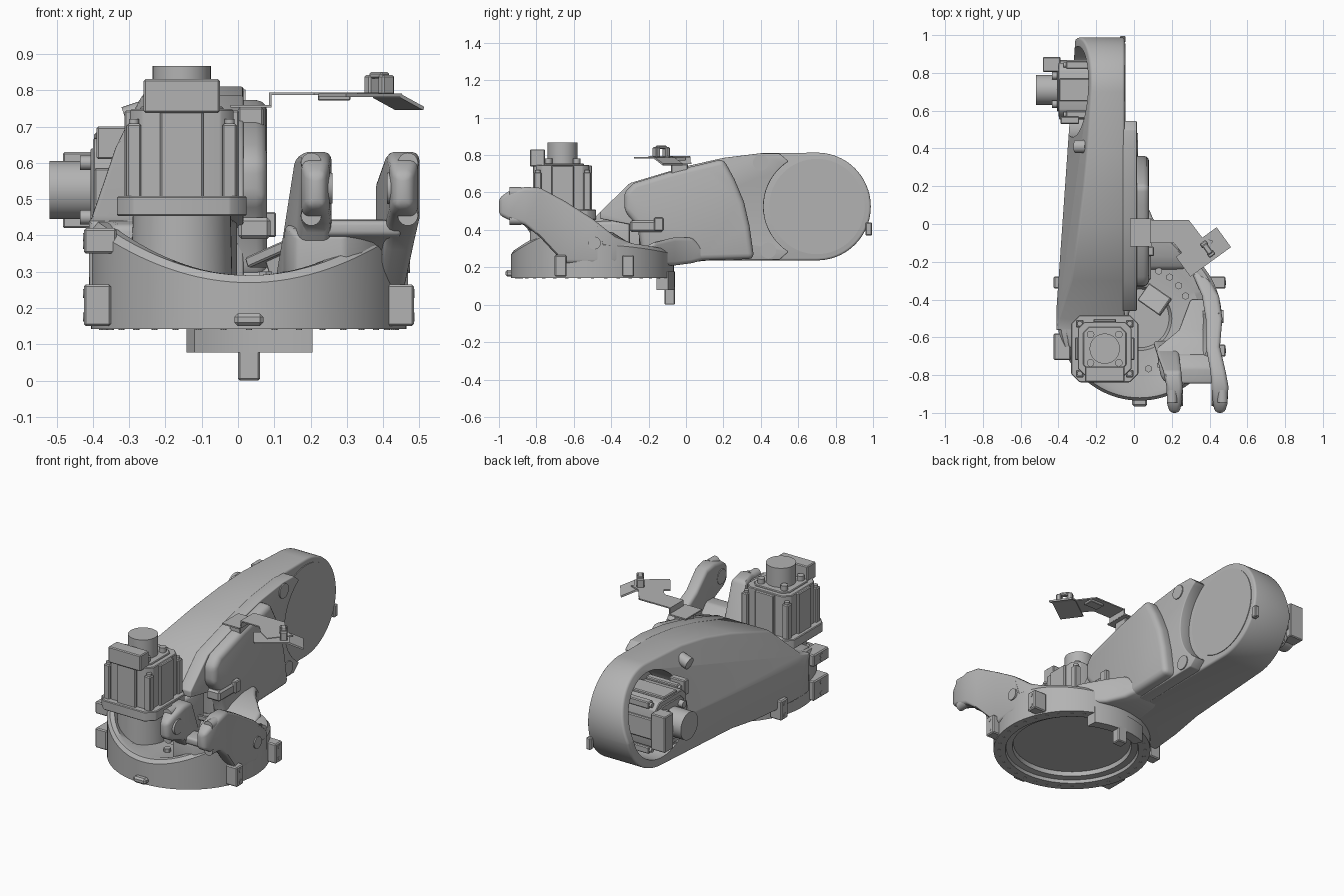
import bpy, bmesh, math
from mathutils import Matrix, Vector

cube = bpy.data.objects.get("Cube")
if cube:
    bpy.data.objects.remove(cube, do_unlink=True)

grey = bpy.data.materials.new("cast_grey")
grey.use_nodes = True
grey.diffuse_color = (0.45, 0.45, 0.45, 1)
grey.node_tree.nodes["Principled BSDF"].inputs["Base Color"].default_value = (0.45, 0.45, 0.45, 1)


def finish(name, bm, bevel=0, segs=2, matrix=None):
    if matrix:
        bm.transform(matrix)
    bmesh.ops.recalc_face_normals(bm, faces=bm.faces)
    mesh = bpy.data.meshes.new(name)
    bm.to_mesh(mesh)
    bm.free()
    mesh.materials.append(grey)
    ob = bpy.data.objects.new(name, mesh)
    bpy.context.collection.objects.link(ob)
    bpy.ops.object.select_all(action='DESELECT')
    ob.select_set(True)
    bpy.context.view_layer.objects.active = ob
    if bevel:
        mod = ob.modifiers.new("soft_edges", 'BEVEL')
        mod.width, mod.segments, mod.limit_method = bevel, segs, 'ANGLE'
        mod.angle_limit = math.radians(35)
        bpy.ops.object.modifier_apply(modifier=mod.name)
    bpy.ops.object.shade_smooth_by_angle(angle=math.radians(32))
    return ob


def box(name, lo, hi, bevel=0.005, matrix=None):
    lo, hi = Vector(lo), Vector(hi)
    bm = bmesh.new()
    bmesh.ops.create_cube(bm, size=1)
    bm.transform(Matrix.Translation((lo + hi) / 2) @ Matrix.Diagonal((*(hi - lo), 1)))
    return finish(name, bm, bevel, 1, matrix)


def rod(name, start, end, r, segs=32, r2=None, matrix=None):
    start, end = Vector(start), Vector(end)
    d = end - start
    bm = bmesh.new()
    bmesh.ops.create_cone(bm, cap_ends=True, segments=segs, radius1=r,
                          radius2=r if r2 is None else r2, depth=d.length)
    bm.transform(Matrix.Translation((start + end) / 2)
                 @ d.to_track_quat('Z', 'Y').to_matrix().to_4x4())
    return finish(name, bm, matrix=matrix)


def prism(pts, place, offset):
    bm = bmesh.new()
    face = bm.faces.new([bm.verts.new(place(a, b)) for a, b in pts])
    ext = bmesh.ops.extrude_face_region(bm, geom=[face])
    bmesh.ops.translate(bm, vec=offset, verts=[v for v in ext["geom"] if isinstance(v, bmesh.types.BMVert)])
    return bm


def side_slab(name, pts, x0, x1, bevel=0.02, planes=()):
    bm = prism(pts, lambda y, z: (x0, y, z), (x1 - x0, 0, 0))
    for co, no in planes:
        cut = bmesh.ops.bisect_plane(bm, geom=bm.verts[:] + bm.edges[:] + bm.faces[:],
                                     plane_co=co, plane_no=no, clear_outer=True)
        bmesh.ops.holes_fill(bm, edges=[e for e in cut["geom_cut"] if isinstance(e, bmesh.types.BMEdge)])
    return finish(name, bm, bevel, 3)


def loft(name, stations, bevel=0.02):
    # rectangular sections: y, x0, x1, z0, z1
    bm = bmesh.new()
    rings = [[bm.verts.new(p) for p in ((a, y, c), (b, y, c), (b, y, d), (a, y, d))]
             for y, a, b, c, d in stations]
    bm.faces.new(rings[0])
    bm.faces.new(rings[-1])
    for r, s in zip(rings, rings[1:]):
        for i in range(4):
            j = (i + 1) % 4
            bm.faces.new((r[i], r[j], s[j], s[i]))
    return finish(name, bm, bevel, 3)


def arc(cx, cy, r, a0, a1, n):
    angles = [math.radians(a0 + (a1 - a0) * i / n) for i in range(n + 1)]
    return [(cx + r * math.cos(t), cy + r * math.sin(t)) for t in angles]


# turntable drum with a saddle-shaped rim
CX, CY, R = 0.03, -0.5, 0.435
bm = bmesh.new()
rings = []
for i in range(96):
    t = 2 * math.pi * i / 96
    c, s = math.cos(t), math.sin(t)
    top = 0.29 + (0.05 if c > 0 and s > 0.1 else 0.15) * c * c
    profile = ((0.30, 0.19), (0.325, 0.19), (0.33, 0.165), (0.365, 0.16), (0.37, 0.142), (R, 0.142), (R, top - 0.02),
               (R - 0.015, top), (0.395, top), (0.32, 0.28), (0.17, 0.275), (0.155, 0.24))
    rings.append([bm.verts.new((CX + r * c, CY + r * s, z)) for r, z in profile])
for i, a in enumerate(rings):
    b = rings[(i + 1) % 96]
    for k in range(len(a) - 1):
        bm.faces.new((a[k], b[k], b[k + 1], a[k + 1]))
bm.faces.new([r[0] for r in rings])
bm.faces.new([r[-1] for r in rings])
finish("turntable_drum", bm)

# bolts under the flange and on the floor
for x, y in arc(CX, CY, 0.405, 0, 350, 35):
    rod("flange_bolt", (x, y, 0.14), (x, y, 0.146), 0.009, 10)
for a in (-80, -66, -52, -38, 26, 40, 54, 68):
    x, y = arc(CX, CY, 0.27, a, a, 1)[0]
    rod("floor_bolt", (x, y, 0.26), (x, y, 0.3), 0.02, 6)

# curved end stop under the drum
stop = arc(CX, CY, R + 0.005, 67, 113, 14) + arc(CX, CY, 0.385, 113, 63, 14)
finish("stop_block", prism(stop, lambda x, y: (x, y, 0.078), (0, 0, 0.1)))
box("stop_pin", (0, -0.115, 0), (0.06, -0.06, 0.1))

# mounting pads around the drum
for x0, x1, y, w, z0, z1 in ((0.41, 0.485, -0.67, 0.032, 0.15, 0.265), (0.40, 0.485, -0.31, 0.032, 0.15, 0.265),
                             (-0.425, -0.35, -0.65, 0.07, 0.15, 0.265), (-0.425, -0.335, -0.65, 0.07, 0.35, 0.42),
                             (-0.425, -0.35, -0.31, 0.032, 0.15, 0.265)):
    box("mounting_pad", (x0, y - w, z0), (x1, y + w, z1), 0.006)
    edge = x1 if x1 > 0 else x0
    out = math.copysign(0.002, edge)
    for z in (z0 + 0.025, z1 - 0.025):
        rod("pad_bolt", (edge - out, y, z), (edge + out, y, z), 0.012, 12)
box("front_lug", (-0.01, -0.965, 0.15), (0.07, -0.9, 0.185), 0.01)

# long lower arm housing: body, middle layer and bulge
CYL = (0.7, 0.525)
front_top = [(-0.56, 0.21), (-0.56, 0.44), (-0.5, 0.455), (-0.3, 0.65), (0, 0.74), (0.2, 0.785), (0.4, 0.81)]
underside = [(0.1, 0.235), (-0.1, 0.212), (-0.3, 0.206)]
lean = [((-0.4, -0.3, 0.42), (-1, 0.06, 0.28)), ((-0.4, -0.3, 0.42), (-1, 0.07, 0))]
arm = side_slab("arm_housing", front_top + arc(*CYL, 0.288, 90, -90, 40) + underside,
                -0.41, -0.05, 0.012, lean)
cutter = rod("pocket_cutter", (-0.6, *CYL), (-0.11, *CYL), 0.24, 64)
cutter.hide_render = True
mod = arm.modifiers.new("pocket", 'BOOLEAN')
mod.operation, mod.object, mod.solver = 'DIFFERENCE', cutter, 'EXACT'
bpy.ops.object.select_all(action='DESELECT')
arm.select_set(True)
bpy.context.view_layer.objects.active = arm
bpy.ops.object.modifier_apply(modifier="pocket")
bpy.data.objects.remove(cutter, do_unlink=True)
bpy.ops.object.shade_smooth_by_angle(angle=math.radians(32))

side_slab("arm_middle_layer", [(-0.25, 0.27), (-0.25, 0.42), (-0.46, 0.46), (-0.46, 0.495), (-0.3, 0.65)]
          + front_top[4:] + [(0.5, 0.808)]
          + arc(*CYL, 0.285, 122, 238, 20) + [(0.5, 0.24)] + underside[:2], -0.06, 0.015, 0.006)
side_slab("arm_bulge", [(-0.24, 0.29), (-0.26, 0.42), (-0.33, 0.5), (-0.33, 0.6), (-0.28, 0.65), (-0.05, 0.72),
                        (0.1, 0.755), (0.2, 0.78), (0.26, 0.67), (0.31, 0.55), (0.34, 0.42), (0.365, 0.245),
                        (0.1, 0.237), (-0.05, 0.225)], -0.02, 0.08, 0.03)
loft("arm_neck", [(-0.24, -0.12, 0.28, 0.22, 0.3), (-0.17, -0.12, 0.27, 0.21, 0.335),
                  (-0.06, -0.12, 0.16, 0.21, 0.36), (0.03, -0.12, 0.1, 0.222, 0.36),
                  (0.1, -0.12, 0.07, 0.24, 0.3)])
rod("joint_cover", (-0.06, *CYL), (-0.046, *CYL), 0.255, 64)
for y, z in ((0.4, 0.76), (0.44, 0.29)):
    rod("arm_plug", (0, y, z), (0.021, y, z), 0.042)
box("end_stop_tab", (-0.075, 0.96, 0.37), (-0.045, 0.995, 0.44))
rod("arm_side_lug", (-0.31, 0.41, 0.72), (-0.25, 0.41, 0.74), 0.035, 24)
box("arm_front_pad", (-0.39, 0.53, 0.61), (-0.29, 0.57, 0.7))

# fork brackets holding the balancer pivot
loft("outer_fork", [(-1.0, 0.43, 0.48, 0.48, 0.57), (-0.95, 0.418, 0.495, 0.455, 0.605),
                    (-0.86, 0.41, 0.5, 0.425, 0.63), (-0.78, 0.405, 0.485, 0.36, 0.625),
                    (-0.65, 0.38, 0.455, 0.22, 0.555), (-0.5, 0.38, 0.468, 0.22, 0.46),
                    (-0.38, 0.36, 0.45, 0.22, 0.365), (-0.22, 0.29, 0.36, 0.22, 0.3)])
loft("inner_fork", [(-1.0, 0.19, 0.24, 0.48, 0.57), (-0.95, 0.175, 0.252, 0.455, 0.605),
                    (-0.86, 0.172, 0.258, 0.425, 0.63), (-0.78, 0.155, 0.25, 0.3, 0.62),
                    (-0.7, 0.125, 0.24, 0.22, 0.43), (-0.62, 0.1, 0.23, 0.22, 0.285)])
# web between the forks, flaring out above the drum wall
loft("fork_web", [(-0.835, 0.16, 0.295, 0.25, 0.4), (-0.8, 0.14, 0.34, 0.25, 0.42),
                  (-0.74, 0.13, 0.39, 0.22, 0.43), (-0.66, 0.12, 0.42, 0.22, 0.37),
                  (-0.56, 0.24, 0.44, 0.22, 0.32), (-0.4, 0.3, 0.43, 0.22, 0.31)], 0.012)
loft("fork_lip", [(-0.845, 0.2, 0.45, 0.4, 0.44), (-0.76, 0.2, 0.45, 0.38, 0.445),
                  (-0.69, 0.2, 0.43, 0.32, 0.4)], 0.012)
for x, inward in ((0.235, 1), (0.435, -1)):
    rod("pivot_boss", (x, -0.92, 0.53), (x + 0.025 * inward, -0.92, 0.53), 0.05, 32, 0.042)
    for z in (0.455, 0.6):
        rod("fork_bolt", (x - 0.033 * inward, -0.88, z), (x - 0.033 * inward, -0.945, z), 0.028, 24)
rod("side_plug", (0.44, -0.49, 0.33), (0.474, -0.49, 0.33), 0.034)


def motor(matrix):
    # square flange with cut corners, ribbed body, end cap and connector
    def square(h, c):
        return [(h, -h + c), (h, h - c), (h - c, h), (-h + c, h), (-h, h - c), (-h, -h + c), (-h + c, -h), (h - c, -h)]
    for name, h, c, z0, z1 in (("motor_flange", 0.178, 0.045, 0, 0.056), ("motor_body", 0.142, 0.035, 0.05, 0.295),
                               ("motor_cap", 0.115, 0.03, 0.29, 0.302)):
        bm = prism(square(h, c), lambda x, y: (x, y, z0), (0, 0, z1 - z0))
        finish(name, bm, 0.004, 1, matrix)
    for sx in (-1, 1):
        for sy in (-1, 1):
            x, y = sx * 0.132, sy * 0.132
            box("motor_corner_rib", (x - 0.02, y - 0.02, 0.05), (x + 0.02, y + 0.02, 0.255), matrix=matrix)
            rod("flange_screw", (x, y, 0.25), (x, y, 0.268), 0.014, 12, matrix=matrix)
            rod("cap_screw", (sx * 0.075, sy * 0.075, 0.29), (sx * 0.075, sy * 0.075, 0.33), 0.02, 12, matrix=matrix)
    for s in (-1, 1):
        box("motor_side_rib", (s * 0.148 - 0.01, -0.06, 0.05), (s * 0.148 + 0.01, 0.06, 0.292), matrix=matrix)
        box("motor_face_rib", (-0.06, s * 0.148 - 0.01, 0.05), (0.06, s * 0.148 + 0.01, 0.292), matrix=matrix)
    rod("motor_encoder", (0, 0, 0.29), (0, 0, 0.414), 0.08, 40, matrix=matrix)
    box("motor_connector", (-0.105, -0.175, 0.285), (0.105, -0.095, 0.378), matrix=matrix)


motor(Matrix.Translation((-0.155, -0.66, 0.453)))
motor(Matrix.Translation((-0.105, 0.71, 0.525)) @ Matrix(((0, 0, -1, 0), (0, -1, 0, 0), (-1, 0, 0, 0), (0, 0, 0, 1))))
rod("motor_pedestal", (-0.155, -0.66, 0.25), (-0.155, -0.66, 0.455), 0.14, 48, 0.135)
loft("pedestal_web", [(-0.66, -0.345, -0.1, 0.22, 0.43), (-0.5, -0.385, -0.03, 0.22, 0.445),
                      (-0.3, -0.385, 0.0, 0.22, 0.45)])

# cable fittings inside the drum
box("cable_block", (0, -0.3, 0.39), (0.09, -0.12, 0.45), 0.01)
box("cable_block_plate", (0.02, -0.17, 0.395), (0.105, -0.12, 0.465))
clamp = Matrix.Translation((0.11, -0.4, 0.35)) @ Matrix.Rotation(math.radians(-35), 4, 'Z') @ Matrix.Rotation(math.radians(-20), 4, 'Y')
box("cable_clamp", (-0.075, -0.055, -0.015), (0.075, 0.055, 0.015), matrix=clamp)
box("cable_clamp_foot", (-0.03, -0.03, -0.11), (0.03, 0.03, 0), matrix=clamp)

# thin cable bracket above the arm
box("bracket_foot", (-0.02, -0.12, 0.752), (0.092, 0.03, 0.76), 0)
box("bracket_post", (0, -0.08, 0.7), (0.07, 0.01, 0.753))
box("bracket_riser", (0.086, -0.1, 0.754), (0.093, 0.025, 0.793), 0)
outline = [(0.086, -0.1), (0.21, -0.1), (0.25, -0.15), (0.33, -0.2), (0.42, -0.09), (0.36, -0.07), (0.29, 0.022), (0.086, 0.022)]
finish("bracket_arm", prism(outline, lambda x, y: (x, y, 0.787), (0, 0, 0.007)))
tilt = Matrix.Translation((0.365, -0.15, 0.787)) @ Matrix.Rotation(math.radians(36), 4, 'Z')
box("bracket_plate", (-0.13, -0.065, -0.006), (0.06, 0.065, 0.004), 0, matrix=tilt)
slope = tilt @ Matrix.Translation((0.058, 0, 0)) @ Matrix.Rotation(math.radians(24), 4, 'Y')
box("bracket_lip", (0, -0.065, -0.008), (0.085, 0.065, 0.002), 0, matrix=slope)
for s in (-1, 1):
    box("hose_clamp_jaw", (0.01, s * 0.032 - 0.014, 0), (0.05, s * 0.032 + 0.014, 0.055), matrix=tilt)
box("hose_clamp_top", (0.015, -0.03, 0.045), (0.045, 0.03, 0.063), matrix=tilt)
box("bracket_underplate", (0.22, -0.06, 0.772), (0.31, 0.0, 0.788), 0.003)
